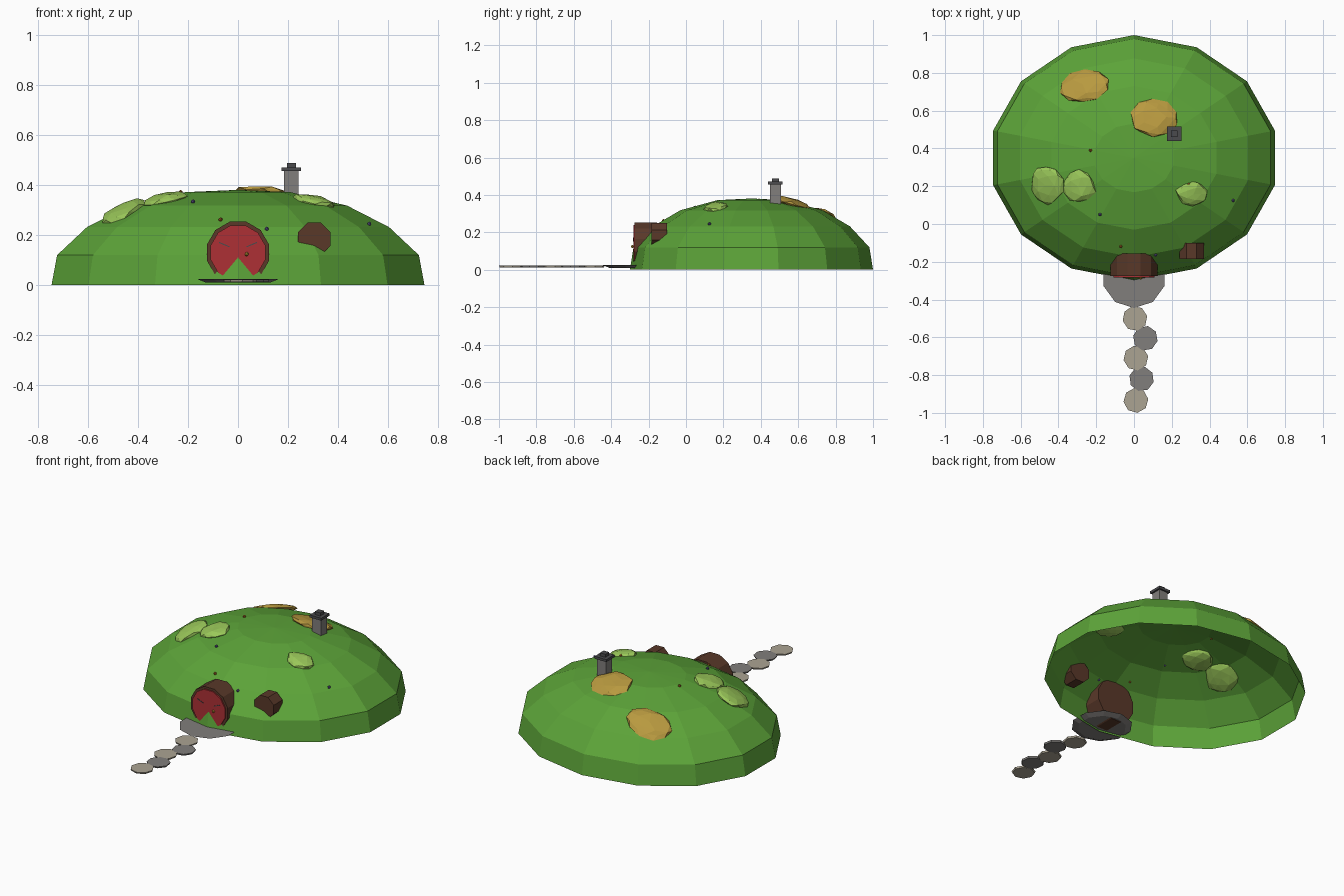
import bpy, bmesh, math, random
from mathutils import Vector
from mathutils.bvhtree import BVHTree

if "Cube" in bpy.data.objects:
    bpy.data.objects.remove(bpy.data.objects["Cube"])

random.seed(4)


def mat(name, rgb):
    m = bpy.data.materials.new(name)
    m.diffuse_color = (*rgb, 1)
    m.use_nodes = True
    m.node_tree.nodes["Principled BSDF"].inputs["Base Color"].default_value = m.diffuse_color
    return m


GRASS = mat("grass", (0.107, 0.367, 0.04))
LEAF = mat("light_leaf", (0.32, 0.57, 0.1))
STRAW = mat("straw", (0.48, 0.32, 0.05))
WOOD = mat("wood", (0.1, 0.04, 0.022))
RED = mat("red_paint", (0.42, 0.03, 0.035))
TAN = mat("tan_stone", (0.41, 0.37, 0.29))
STONE = mat("grey_stone", (0.22, 0.21, 0.2))
DARK = mat("dark_stone", (0.07, 0.07, 0.075))
GOLD = mat("gold", (0.55, 0.33, 0.04))
ORANGE = mat("orange_petal", (0.45, 0.14, 0.02))
BLUE = mat("blue_petal", (0.12, 0.1, 0.3))


def finish(bm, name, material):
    me = bpy.data.meshes.new(name)
    bm.to_mesh(me)
    bm.free()
    me.materials.append(material)
    ob = bpy.data.objects.new(name, me)
    bpy.context.collection.objects.link(ob)
    return ob


def prism(name, material, loc, r1, r2, depth, sides, turn=0.0, along_y=False):
    """Cone or cylinder standing on z, or lying along y."""
    bm = bmesh.new()
    bmesh.ops.create_cone(bm, cap_ends=True, segments=sides, radius1=r1, radius2=r2, depth=depth)
    ob = finish(bm, name, material)
    ob.location = loc
    ob.rotation_euler = (math.pi / 2, turn, 0) if along_y else (0, 0, turn)
    return ob


def box(name, material, loc, size, rot=(0, 0, 0)):
    bm = bmesh.new()
    bmesh.ops.create_cube(bm, size=1)
    bmesh.ops.scale(bm, vec=size, verts=bm.verts)
    ob = finish(bm, name, material)
    ob.location, ob.rotation_euler = loc, rot
    return ob


# Hill: open faceted dome made of 14-sided rings
N = 14
bm = bmesh.new()
rings = []
for r, z in [(1, 0), (0.97, 0.12), (0.81, 0.232), (0.585, 0.318), (0.28, 0.372)]:
    ring = []
    for i in range(N):
        a = 2 * math.pi * i / N
        ring.append(bm.verts.new((0.765 * r * math.sin(a), 0.35 + 0.65 * r * math.cos(a), z)))
    rings.append(ring)
for lo, hi in zip(rings, rings[1:]):
    for i in range(N):
        j = (i + 1) % N
        bm.faces.new((lo[j], lo[i], hi[i], hi[j]))
apex = bm.verts.new((0, 0.35, 0.381))
for i in range(N):
    bm.faces.new((rings[-1][(i + 1) % N], rings[-1][i], apex))
bm.normal_update()
tree = BVHTree.FromBMesh(bm)
finish(bm, "hill", GRASS)


def on_hill(x, y):
    p, n, _, _ = tree.ray_cast(Vector((x, y, 2)), Vector((0, 0, -1)))
    return p, n


# Shrubs: flattened lumpy blobs lying on the slope
for name, m, x, y, sx, sy in [
        ("shrub_left_outer", LEAF, -0.46, 0.21, 0.095, 0.105),
        ("shrub_left_inner", LEAF, -0.29, 0.2, 0.088, 0.092),
        ("shrub_right", LEAF, 0.31, 0.16, 0.088, 0.065),
        ("straw_patch_back", STRAW, -0.265, 0.73, 0.13, 0.095),
        ("straw_patch_top", STRAW, 0.1, 0.56, 0.125, 0.105)]:
    bm = bmesh.new()
    bmesh.ops.create_icosphere(bm, subdivisions=2, radius=1)
    for v in bm.verts:
        v.co *= random.uniform(0.88, 1.1)
        v.co = Vector((v.co.x * sx, v.co.y * sy, v.co.z * 0.026))
    ob = finish(bm, name, m)
    p, n = on_hill(x, y)
    ob.location = p
    ob.rotation_euler = Vector((0, 0, 1)).rotation_difference(n).to_euler()

# Tiny flowers
for k, (x, y) in enumerate([(-0.23, 0.39), (-0.18, 0.05), (-0.07, -0.12),
                            (0.115, -0.165), (0.29, 0.21), (0.525, 0.125)]):
    bm = bmesh.new()
    bmesh.ops.create_icosphere(bm, subdivisions=1, radius=0.009)
    ob = finish(bm, f"flower_{k + 1}", BLUE if k % 2 else ORANGE)
    ob.location = on_hill(x, y)[0] + Vector((0, 0, 0.005))

# Round doorway: barrel frame, red door, hinges and knob
prism("door_frame", WOOD, (0, -0.215, 0.13), 0.128, 0.128, 0.12, 12, math.pi / 12, True)
prism("door", RED, (0, -0.268, 0.13), 0.113, 0.113, 0.028, 12, math.pi / 12, True)
for s in (-1, 1):
    box("door_strap_left" if s < 0 else "door_strap_right", DARK,
        (s * 0.055, -0.2825, 0.162), (0.045, 0.004, 0.004), (0, -s * 0.4, 0))
bm = bmesh.new()
bmesh.ops.create_icosphere(bm, subdivisions=1, radius=0.009)
finish(bm, "door_knob", GOLD).location = (0.035, -0.286, 0.124)

# Window barrel
prism("window", WOOD, (0.305, -0.143, 0.185), 0.07, 0.07, 0.085, 8, math.pi / 8, True)

# Porch slab and stepping stones
prism("porch", STONE, (0, -0.275, 0.017), 0.135, 0.17, 0.014, 10)
for k, (x, y) in enumerate([(0.005, -0.5), (0.06, -0.605), (0.01, -0.71), (0.04, -0.82), (0.01, -0.934)]):
    prism(f"stepping_stone_{k + 1}", STONE if k % 2 else TAN, (x, y, 0.017),
          0.062, 0.066, 0.01, 8, 0.2 + 0.37 * k)

# Chimney
box("chimney_stack", STONE, (0.213, 0.478, 0.405), (0.058, 0.058, 0.11))
box("chimney_cap", DARK, (0.213, 0.478, 0.463), (0.078, 0.078, 0.015))
box("chimney_pot", DARK, (0.213, 0.478, 0.479), (0.036, 0.036, 0.02))
